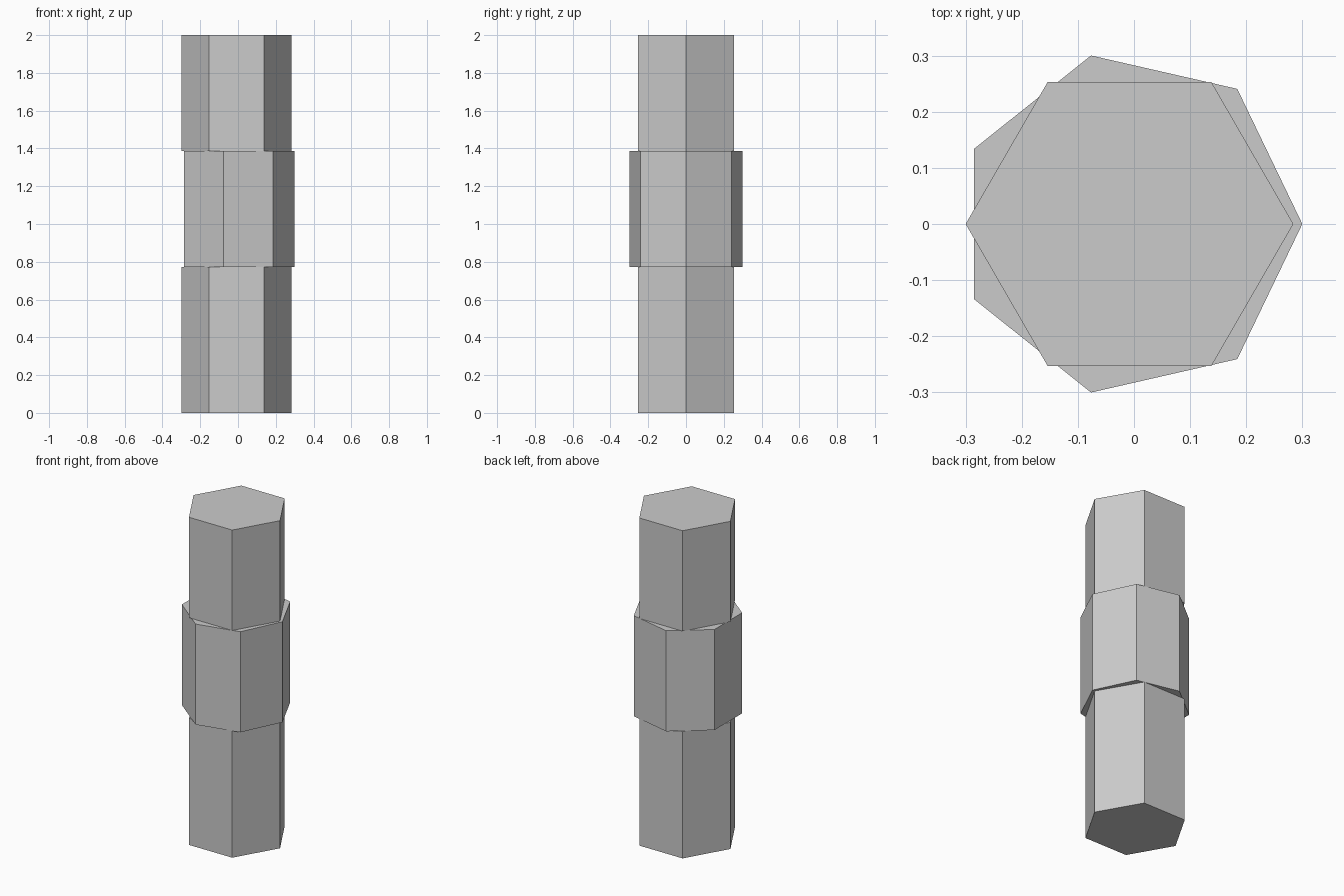
import bpy

cube = bpy.data.objects.get("Cube")
if cube:
    bpy.data.objects.remove(cube, do_unlink=True)

# Plain grey material
grey = bpy.data.materials.new("plain_grey")
grey.use_nodes = True
colour = (0.6, 0.6, 0.6, 1)
grey.diffuse_color = colour
grey.node_tree.nodes["Principled BSDF"].inputs["Base Color"].default_value = colour

CENTRE_X = -0.008


def prism(name, sides, radius, bottom, top):
    """Flat-sided capped prism with one corner pointing along +x."""
    bpy.ops.mesh.primitive_cylinder_add(
        vertices=sides, radius=radius, depth=top - bottom,
        location=(CENTRE_X, 0, (bottom + top) / 2))
    obj = bpy.context.object
    obj.name = name
    # Put the first corner on +x instead of +y
    for v in obj.data.vertices:
        v.co.x, v.co.y = v.co.y, -v.co.x
    obj.data.materials.append(grey)
    return obj


# Hexagonal shafts with a seven-sided collar between them
COLLAR_BOTTOM, COLLAR_TOP = 0.773, 1.387
prism("lower_shaft", 6, 0.292, 0, COLLAR_BOTTOM)
prism("collar", 7, 0.308, COLLAR_BOTTOM, COLLAR_TOP)
prism("upper_shaft", 6, 0.292, COLLAR_TOP, 2)
